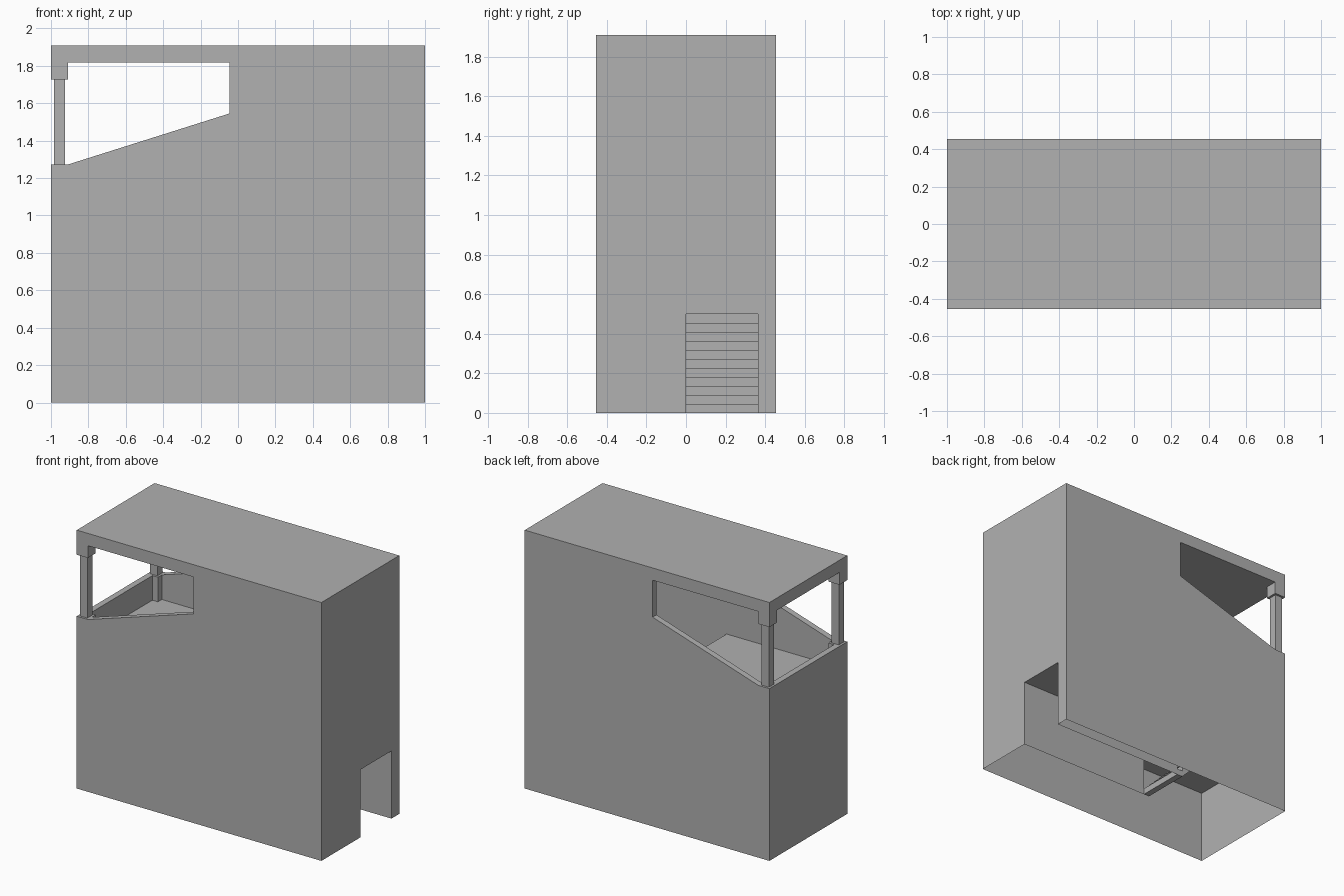
import bpy, bmesh
from mathutils import Vector

cube = bpy.data.objects.get("Cube")
if cube:
    bpy.data.objects.remove(cube, do_unlink=True)

U = 1 / 22  # building module

grey = bpy.data.materials.new("plain_grey")
grey.use_nodes = True
colour = (0.44, 0.44, 0.44, 1)
grey.diffuse_color = colour
grey.node_tree.nodes["Principled BSDF"].inputs["Base Color"].default_value = colour


def finish(name, bm):
    bmesh.ops.recalc_face_normals(bm, faces=bm.faces)
    mesh = bpy.data.meshes.new(name)
    bm.to_mesh(mesh)
    bm.free()
    mesh.materials.append(grey)
    obj = bpy.data.objects.new(name, mesh)
    bpy.context.collection.objects.link(obj)
    return obj


def prism(name, profile, y0, y1):
    """Extrude an x-z profile along y."""
    bm = bmesh.new()
    face = bm.faces.new([bm.verts.new(Vector((x, y0, z)) * U) for x, z in profile])
    out = bmesh.ops.extrude_face_region(bm, geom=[face])
    verts = [g for g in out["geom"] if isinstance(g, bmesh.types.BMVert)]
    bmesh.ops.translate(bm, verts=verts, vec=(0, (y1 - y0) * U, 0))
    return finish(name, bm)


def box(name, x0, x1, y0, y1, z0, z1):
    return prism(name, [(x0, z0), (x1, z0), (x1, z1), (x0, z1)], y0, y1)


def sheet(name, x, y, z):
    """Single thin panel; one of the three ranges is a constant."""
    (x0, x1), (y0, y1), (z0, z1) = x, y, z
    if x0 == x1:
        pts = [(x0, y0, z0), (x0, y1, z0), (x0, y1, z1), (x0, y0, z1)]
    elif y0 == y1:
        pts = [(x0, y0, z0), (x1, y0, z0), (x1, y0, z1), (x0, y0, z1)]
    else:
        pts = [(x0, y0, z0), (x1, y0, z0), (x1, y1, z0), (x0, y1, z0)]
    bm = bmesh.new()
    bm.faces.new([bm.verts.new(Vector(p) * U) for p in pts])
    return finish(name, bm)


def stairs(name, x, z, direction, y0, y1, steps=12):
    """Flight with stepped top and sloping underside."""
    profile = [(x, z)]
    for i in range(steps):
        profile += [(x + direction * i, z + i + 1), (x + direction * (i + 1), z + i + 1)]
    profile.append((x + direction * steps, z + steps - 1))
    profile.append((x + direction, z))
    return prism(name, profile, y0, y1)


# Roof slab
box("roof", -22, 22, -10, 10, 40, 42)

# Long walls with the sloping balcony opening, corner posts and brackets
wall = [(-22, 12), (22, 12), (22, 40), (-1, 40), (-1, 34), (-20, 28), (-22, 28)]
for side, s in (("front", -1), ("back", 1)):
    prism(side + "_wall", wall, s * 10, s * 9)
    sheet(side + "_wall_base", (-22, 22), (s * 10, s * 10), (0, 12))
    box(side + "_post_bracket", -22, -20, s * 10, s * 8, 38, 40)
    box(side + "_post", -21.65, -20.35, s * 9.65, s * 8.35, 28, 38)
    box(side + "_post_footing", -22, -20, s * 10, s * 8, 24, 28)

# End walls
box("balcony_parapet", -22, -21, -9, 9, 12, 28)
box("end_wall", 21, 22, -9, 9, 12, 40)
sheet("balcony_end_base", (-22, -22), (-10, 10), (0, 12))
sheet("door_wall_wide", (22, 22), (-10, 0), (0, 12))
sheet("door_wall_narrow", (22, 22), (8, 10), (0, 12))
sheet("door_header", (22, 22), (0, 8), (11, 12))

# Entrance corridor
for side, y in (("inner", 0), ("outer", 8)):
    sheet("corridor_%s_wall" % side, (-2, 22), (y, y), (0, 12))
sheet("corridor_ceiling", (-2, 22), (0, 8), (11, 11))

# Middle storey floor, left open over the lower flight
sheet("middle_floor", (-22, 22), (-10, 0), (12, 12))
sheet("middle_landing", (-22, -14), (0, 10), (12, 12))
sheet("middle_floor_strip", (-14, 22), (8, 10), (12, 12))
sheet("middle_walkway", (-2, 22), (0, 8), (12, 12))

# Balcony floor and the two flights of stairs
box("balcony_floor", -21, -2, -9, 9, 23, 24)
stairs("lower_stairs", -2, 0, -1, 0, 8)
stairs("upper_stairs", 10, 12, -1, -9, 0)
